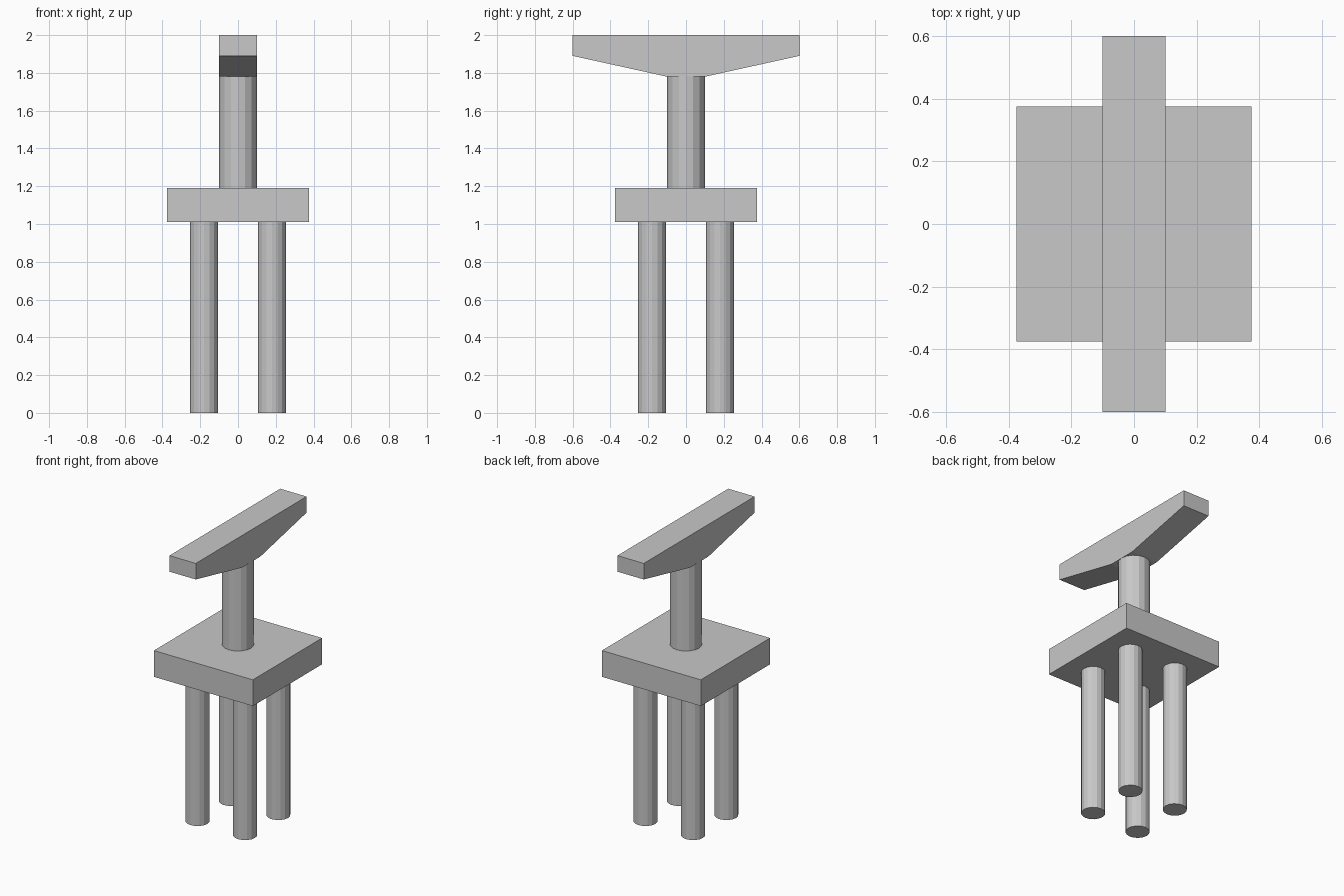
import bpy
import bmesh
from mathutils import Matrix, Vector

default = bpy.data.objects.get("Cube")
if default:
    bpy.data.objects.remove(default, do_unlink=True)

# Single stone grey
GREY = (0.58, 0.58, 0.58, 1)
stone = bpy.data.materials.new("stone_grey")
stone.use_nodes = True
stone.diffuse_color = GREY
stone.node_tree.nodes["Principled BSDF"].inputs["Base Color"].default_value = GREY


def finish(name, bm):
    bmesh.ops.recalc_face_normals(bm, faces=bm.faces)
    mesh = bpy.data.meshes.new(name)
    bm.to_mesh(mesh)
    bm.free()
    mesh.materials.append(stone)
    obj = bpy.data.objects.new(name, mesh)
    bpy.context.collection.objects.link(obj)
    return obj


def cylinder(name, x, y, radius, bottom, top):
    bm = bmesh.new()
    bmesh.ops.create_cone(bm, cap_ends=True, segments=16, radius1=radius,
                          radius2=radius, depth=top - bottom,
                          matrix=Matrix.Translation((x, y, (bottom + top) / 2)))
    return finish(name, bm)


def extruded(name, half_profile, half_width):
    """Mirror a (y, z) half profile and extrude it along x."""
    outline = half_profile + [(-y, z) for y, z in reversed(half_profile)]
    bm = bmesh.new()
    face = bm.faces.new([bm.verts.new((-half_width, y, z)) for y, z in outline])
    new = bmesh.ops.extrude_face_region(bm, geom=[face])["geom"]
    bmesh.ops.translate(bm, vec=Vector((2 * half_width, 0, 0)),
                        verts=[v for v in new if isinstance(v, bmesh.types.BMVert)])
    return finish(name, bm)


# Four round legs
for side, x in (("right", -0.18), ("left", 0.18)):
    for end, y in (("front", -0.18), ("back", 0.18)):
        cylinder(f"{end}_{side}_leg", x, y, 0.075, 0, 1.01)

# Square slab, column and tapered cross beam
extruded("slab", [(0.375, 1.01), (0.375, 1.19)], 0.375)
cylinder("column", 0, 0, 0.1, 1.19, 1.78)
extruded("cross_beam", [(0.1, 1.78), (0.6, 1.89), (0.6, 2.0)], 0.1)
